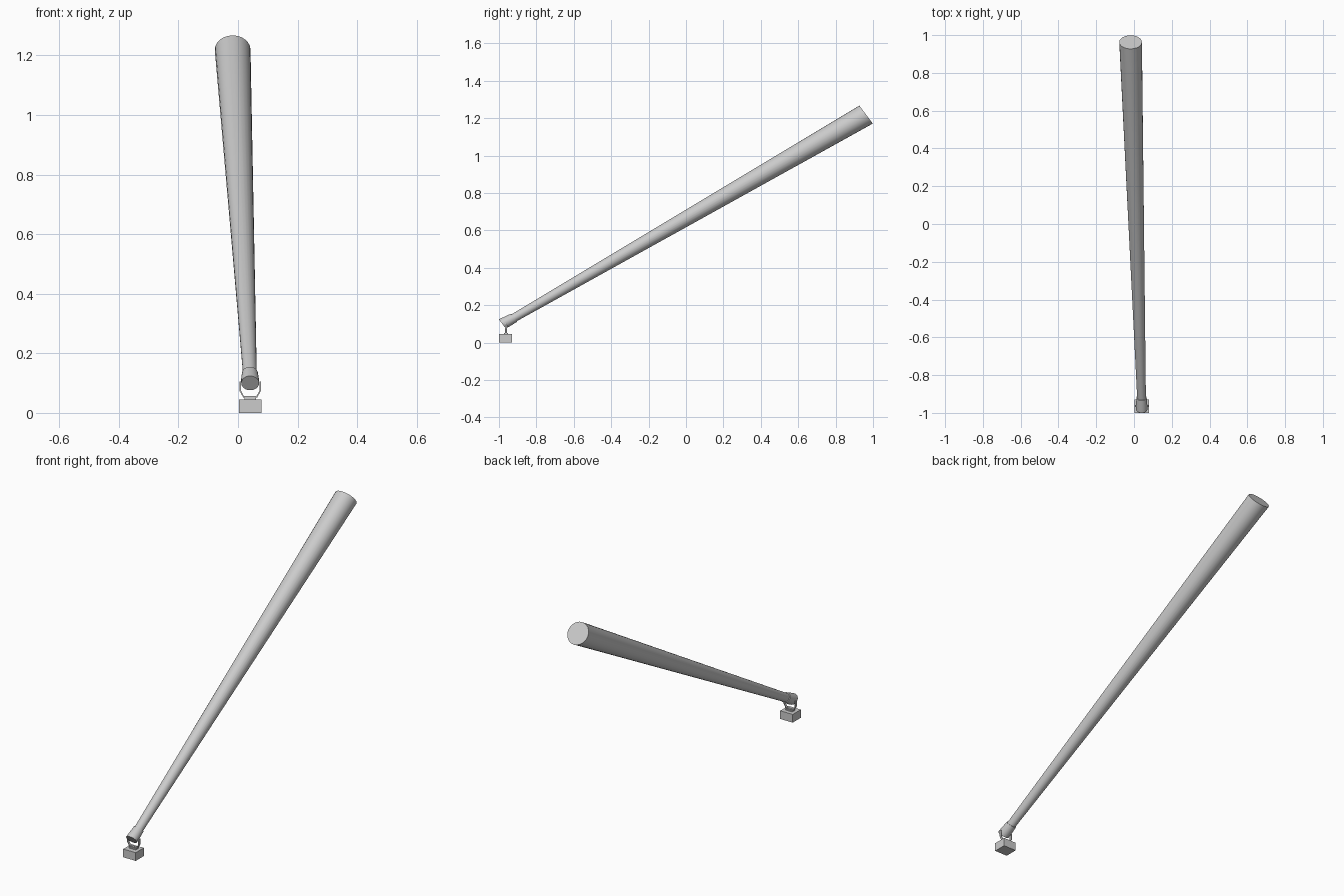
import bpy, bmesh, math
from mathutils import Vector

if "Cube" in bpy.data.objects:
    bpy.data.objects.remove(bpy.data.objects["Cube"])

# Discs of lamp and beam share one tilt; the beam itself leans a little flatter
U = Vector((1, 0, 0))
V = Vector((0, -0.6, 0.8))


def make_object(name, bm):
    bmesh.ops.recalc_face_normals(bm, faces=bm.faces)
    mesh = bpy.data.meshes.new(name)
    bm.to_mesh(mesh)
    bm.free()
    ob = bpy.data.objects.new(name, mesh)
    bpy.context.collection.objects.link(ob)
    return ob


def smooth(ob):
    bpy.ops.object.select_all(action='DESELECT')
    ob.select_set(True)
    bpy.context.view_layer.objects.active = ob
    bpy.ops.object.shade_smooth_by_angle(angle=math.radians(35))


def loft(name, rings, sides=24):
    """Capped tube through circles given as (centre, radius)."""
    bm = bmesh.new()
    loops = []
    for c, r in rings:
        angles = [2 * math.pi * i / sides for i in range(sides)]
        loops.append([bm.verts.new(Vector(c) + U * r * math.cos(a) + V * r * math.sin(a))
                      for a in angles])
    for a, b in zip(loops, loops[1:]):
        for i in range(sides):
            j = (i + 1) % sides
            bm.faces.new((a[i], a[j], b[j], b[i]))
    bm.faces.new(loops[0])
    bm.faces.new(loops[-1])
    ob = make_object(name, bm)
    smooth(ob)
    return ob


def box(name, centre, size):
    bm = bmesh.new()
    bmesh.ops.create_cube(bm, size=1)
    bmesh.ops.scale(bm, vec=size, verts=bm.verts)
    bmesh.ops.translate(bm, vec=centre, verts=bm.verts)
    return make_object(name, bm)


CX, CY = 0.041, -0.963

# Base box and the small swivel plate on it
box("base", (CX, -0.965, 0.0225), (0.076, 0.07, 0.045))
box("swivel_plate", (CX, CY, 0.0475), (0.040, 0.022, 0.007))

# Yoke: bent strap, outline mirrored about its middle
half = [(0.023, 0.051), (0.036, 0.074), (0.036, 0.106)]
inner = [(0.021, 0.056), (0.031, 0.075), (0.031, 0.106)]
outer_path = [(-x, z) for x, z in reversed(half)] + half
inner_path = [(-x, z) for x, z in reversed(inner)] + inner
bm = bmesh.new()
rows = []
for (ox, oz), (ix, iz) in zip(outer_path, inner_path):
    rows.append([bm.verts.new((CX + x, CY + y, z)) for x, z, y in
                 ((ox, oz, -0.006), (ox, oz, 0.006), (ix, iz, 0.006), (ix, iz, -0.006))])
for a, b in zip(rows, rows[1:]):
    for i in range(4):
        j = (i + 1) % 4
        bm.faces.new((a[i], a[j], b[j], b[i]))
bm.faces.new(rows[0])
bm.faces.new(rows[-1])
make_object("yoke", bm)

# Lamp housing
loft("lamp_housing", [((0.041, -0.982, 0.100), 0.030),
                      ((0.0405, -0.960, 0.111), 0.030),
                      ((0.040, -0.919, 0.133), 0.027)])

# Long widening light beam
loft("light_beam", [((0.040, -0.925, 0.129), 0.023),
                    ((-0.018, 0.963, 1.219), 0.060)])
